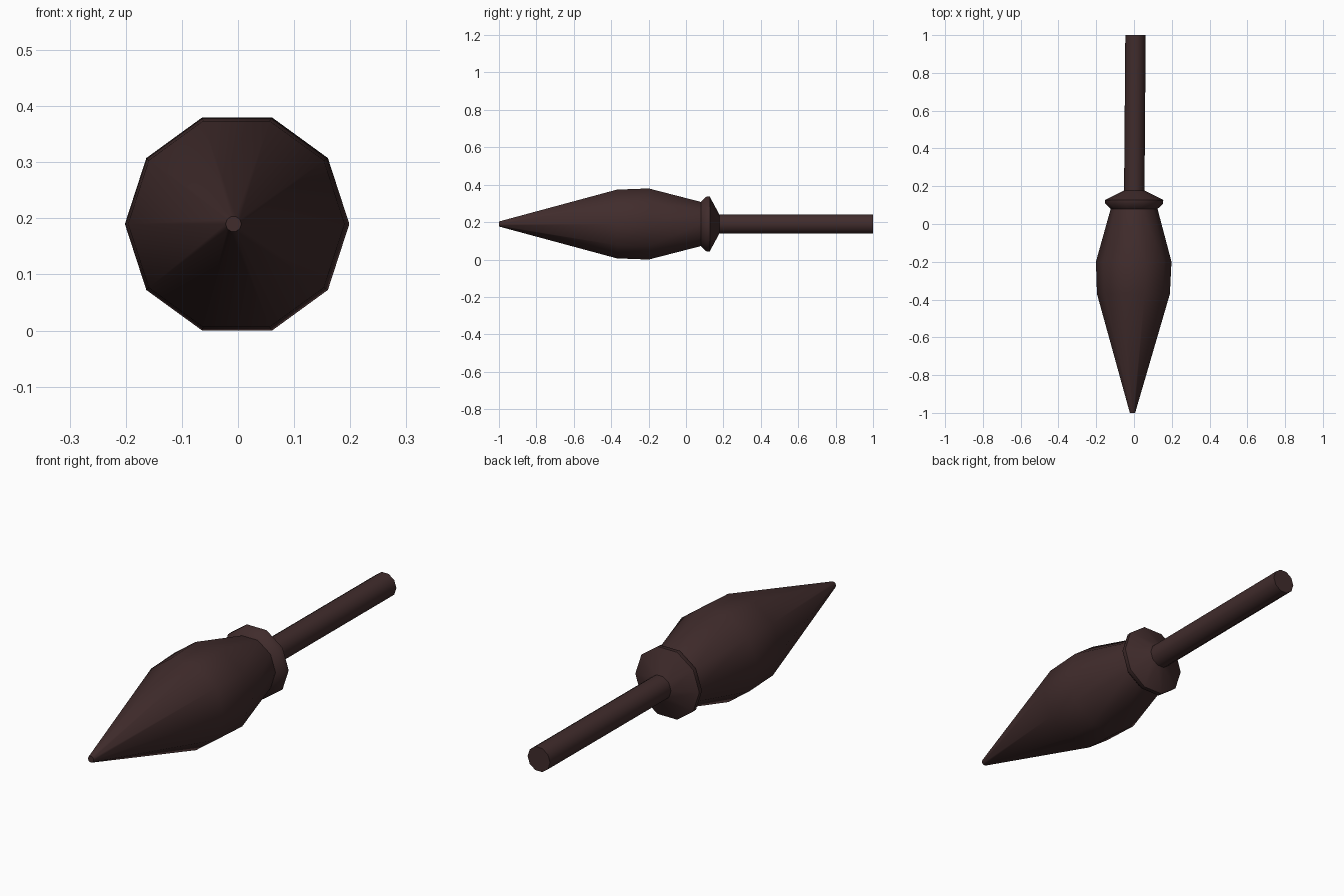
import bpy, bmesh, math

if "Cube" in bpy.data.objects:
    bpy.data.objects.remove(bpy.data.objects["Cube"])

SIDES = 10
CENTRE_Z = 0.19
TILT = 0.008  # slight sideways lean of the long axis

mat = bpy.data.materials.new("dark_brown")
mat.diffuse_color = (0.052, 0.025, 0.025, 1)
mat.use_nodes = True
mat.node_tree.nodes["Principled BSDF"].inputs["Base Color"].default_value = mat.diffuse_color


def lathe(name, profile):
    """Ten-sided solid along y from (y, radius) pairs, capped at both ends."""
    bm = bmesh.new()
    rings = []
    for y, r in profile:
        rings.append([bm.verts.new((TILT * y + r * math.cos(a), y, CENTRE_Z + r * math.sin(a)))
                      for a in (2 * math.pi * i / SIDES for i in range(SIDES))])
    for a, b in zip(rings, rings[1:]):
        for i in range(SIDES):
            j = (i + 1) % SIDES
            bm.faces.new((a[i], a[j], b[j], b[i]))
    bm.faces.new(rings[0])
    bm.faces.new(rings[-1])
    bmesh.ops.recalc_face_normals(bm, faces=bm.faces)
    mesh = bpy.data.meshes.new(name)
    bm.to_mesh(mesh)
    bm.free()
    mesh.materials.append(mat)
    ob = bpy.data.objects.new(name, mesh)
    bpy.context.collection.objects.link(ob)
    bpy.context.view_layer.objects.active = ob
    ob.select_set(True)
    bpy.ops.object.shade_smooth_by_angle(angle=math.radians(45))
    ob.select_set(False)
    return ob


# Bulging pointed head, flared collar and straight shaft in one continuous turned piece
lathe("spindle", [(-1.0, 0.014), (-0.37, 0.193), (-0.2, 0.2), (0.08, 0.124),
                  (0.107, 0.153), (0.127, 0.154), (0.178, 0.054), (1.0, 0.054)])
